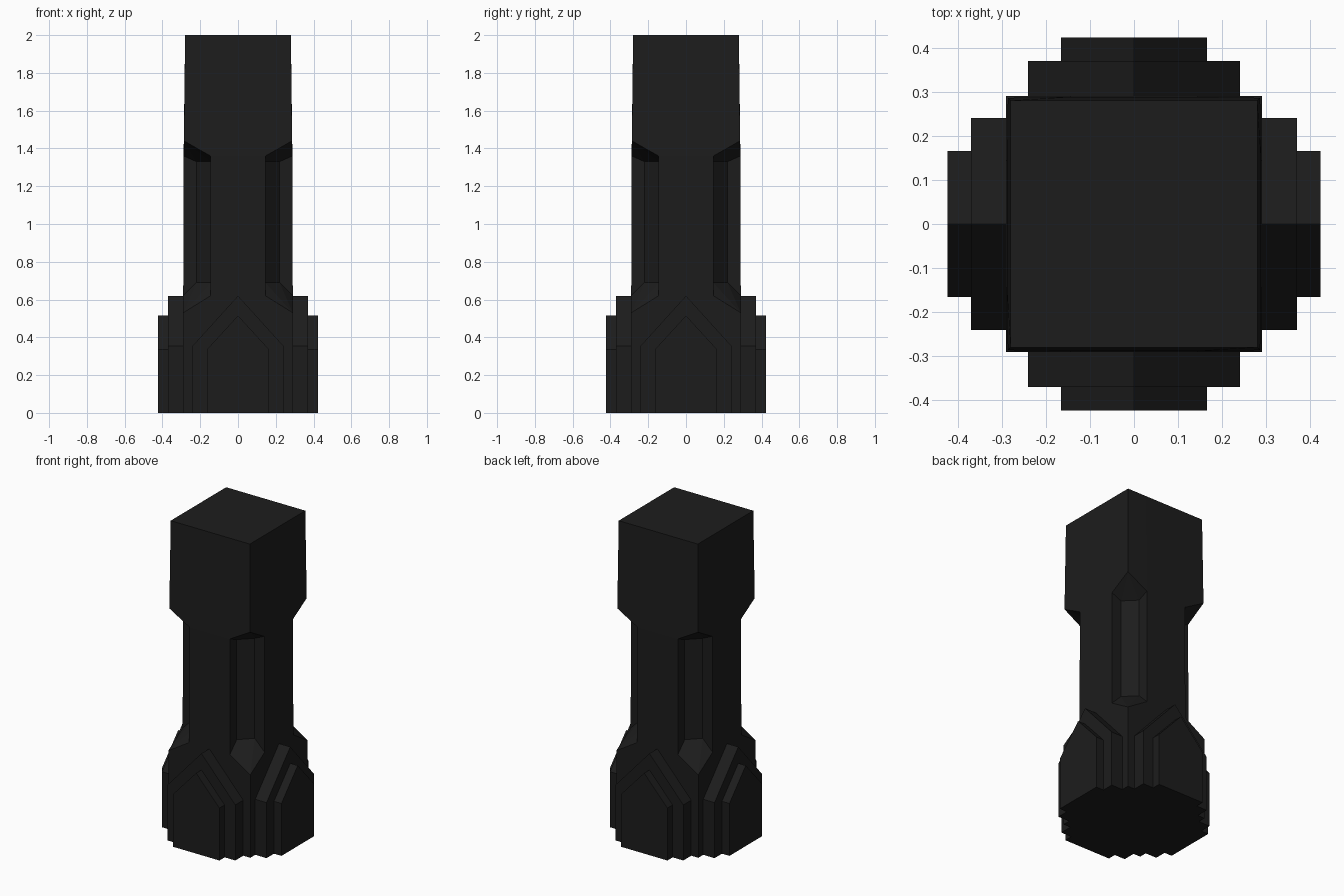
import bpy, bmesh, math
from mathutils import Matrix

if "Cube" in bpy.data.objects:
    bpy.data.objects.remove(bpy.data.objects["Cube"])

black = bpy.data.materials.new("black_stone")
black.diffuse_color = (0.012, 0.012, 0.012, 1)
black.use_nodes = True
black.node_tree.nodes["Principled BSDF"].inputs["Base Color"].default_value = black.diffuse_color


def finish(bm, name):
    bmesh.ops.remove_doubles(bm, verts=bm.verts, dist=0.0005)
    bmesh.ops.recalc_face_normals(bm, faces=bm.faces)
    mesh = bpy.data.meshes.new(name)
    bm.to_mesh(mesh)
    bm.free()
    mesh.materials.append(black)
    obj = bpy.data.objects.new(name, mesh)
    bpy.context.collection.objects.link(obj)
    return obj


# Cross-section ring: four points per corner (edge, inner, inner, edge)
def ring(bm, half, inner_xy, z_edge, z_inner, a=0.145):
    px, py = inner_xy
    corner = [(half, a, z_edge), (px, py, z_inner), (py, px, z_inner), (a, half, z_edge)]
    verts = []
    for k in range(4):
        rot = Matrix.Rotation(k * math.pi / 2, 3, 'Z')
        for p in corner:
            v = bm.verts.new(p)
            v.co = rot @ v.co
            verts.append(v)
    return verts


# Pillar: square block whose four corners are grooved between base and head
bm = bmesh.new()
rings = [
    ring(bm, 0.29, (0.29, 0.29), 0.0, 0.0),
    ring(bm, 0.29, (0.29, 0.29), 0.62, 0.53),
    ring(bm, 0.29, (0.22, 0.145), 0.62, 0.69),
    ring(bm, 0.288, (0.22, 0.145), 1.36, 1.33),
    ring(bm, 0.288, (0.286, 0.286), 1.36, 1.44),
    ring(bm, 0.28, (0.28, 0.28), 2.0, 2.0),
]
for lo, hi in zip(rings, rings[1:]):
    n = len(lo)
    for i in range(n):
        j = (i + 1) % n
        bm.faces.new((lo[i], lo[j], hi[j], hi[i]))
bm.faces.new(rings[0][::-1])
bm.faces.new(rings[-1])
finish(bm, "pillar")


# Gabled plates stacked against each side of the base
def gable_plate(name, half_w, shoulder, apex, inner, outer, angle):
    bm = bmesh.new()
    profile = [(-half_w, 0), (half_w, 0), (half_w, shoulder), (0, apex), (-half_w, shoulder)]
    face = bm.faces.new([bm.verts.new((x, -outer, z)) for x, z in profile])
    ext = bmesh.ops.extrude_face_region(bm, geom=[face], use_keep_orig=True)
    moved = [g for g in ext["geom"] if isinstance(g, bmesh.types.BMVert)]
    bmesh.ops.translate(bm, verts=moved, vec=(0, outer - inner, 0))
    bmesh.ops.rotate(bm, verts=bm.verts, matrix=Matrix.Rotation(angle, 3, 'Z'))
    finish(bm, name)


for k, side in enumerate(("front", "right", "back", "left")):
    ang = k * math.pi / 2
    gable_plate(side + "_large_buttress", 0.24, 0.355, 0.62, 0.28, 0.37, ang)
    gable_plate(side + "_small_buttress", 0.165, 0.335, 0.515, 0.36, 0.423, ang)
